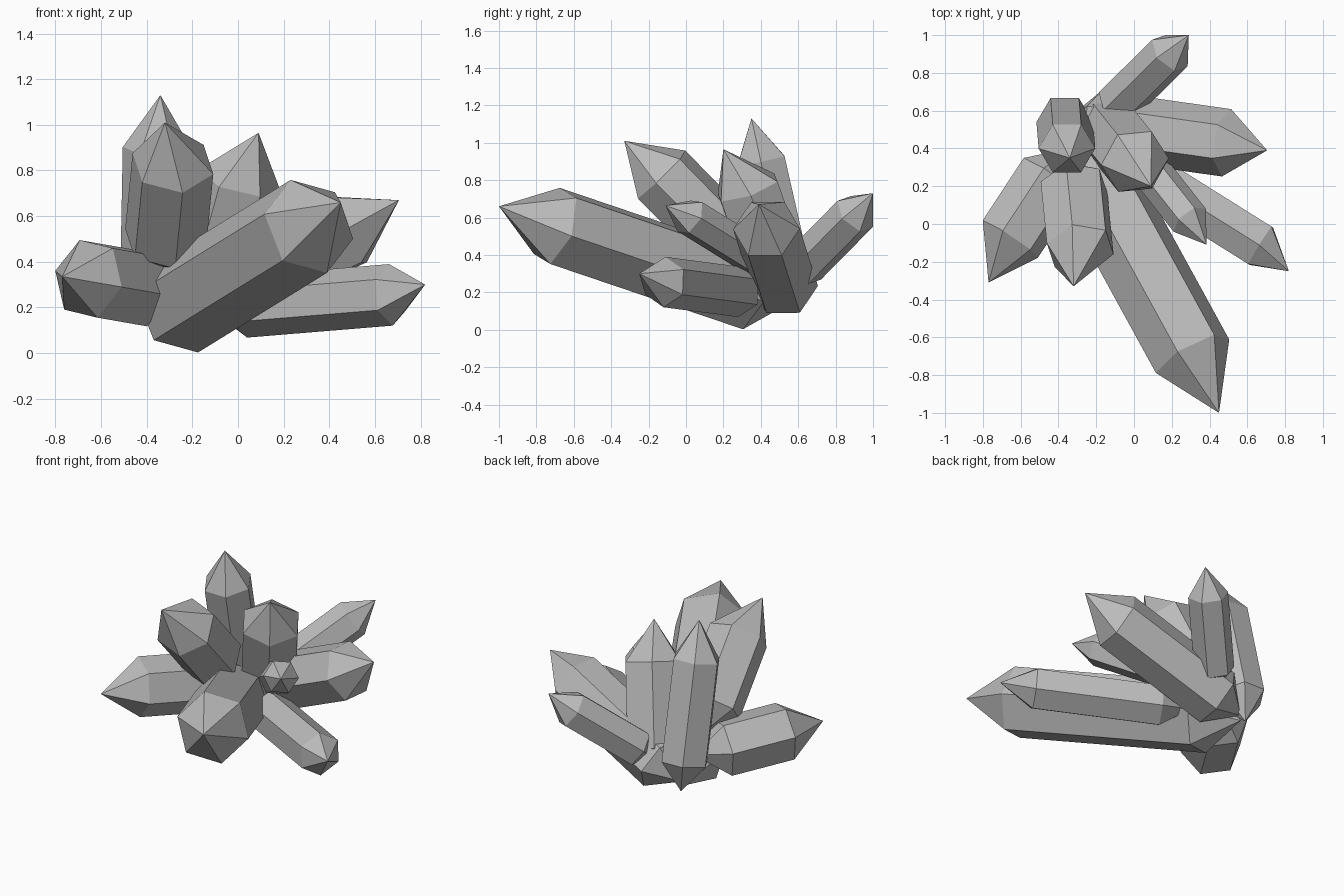
import bpy
import bmesh
import math
from mathutils import Vector, Matrix

cube = bpy.data.objects.get("Cube")
if cube:
    bpy.data.objects.remove(cube, do_unlink=True)

# One grey stone colour
stone = bpy.data.materials.new("grey_crystal")
stone.use_nodes = True
grey = (0.5, 0.5, 0.5, 1)
stone.diffuse_color = grey
stone.node_tree.nodes["Principled BSDF"].inputs["Base Color"].default_value = grey


def crystal(name, root, shoulder, tip, radius, corner, taper=0.18):
    """Six-sided prism from root to shoulder, pointed at both ends.
    corner is the rough direction of one prism edge, taper the lower cone's length."""
    root, shoulder = Vector(root), Vector(shoulder)
    axis = (shoulder - root).normalized()
    side = Vector(corner)
    side = (side - axis * side.dot(axis)).normalized() * radius
    bm = bmesh.new()

    def ring(centre):
        return [bm.verts.new(centre + Matrix.Rotation(k * math.tau / 6, 3, axis) @ side)
                for k in range(6)]

    low, high = ring(root + axis * taper), ring(shoulder)
    bottom, top = bm.verts.new(root), bm.verts.new(tip)
    for k in range(6):
        n = (k + 1) % 6
        bm.faces.new((low[k], low[n], high[n], high[k]))
        bm.faces.new((high[k], high[n], top))
        bm.faces.new((low[n], low[k], bottom))
    bmesh.ops.recalc_face_normals(bm, faces=bm.faces)
    mesh = bpy.data.meshes.new(name)
    bm.to_mesh(mesh)
    bm.free()
    mesh.materials.append(stone)
    obj = bpy.data.objects.new(name, mesh)
    bpy.context.collection.objects.link(obj)


# Cluster: name, root, shoulder centre, tip, radius, edge direction
crystal("large_front_crystal", (-0.37, 0.54, 0.135), (0.31, -0.70, 0.555), (0.45, -1.0, 0.66),
        0.22, (-0.085, 0.035, 0.2), taper=0.25)
crystal("tall_crystal", (-0.37, 0.58, 0.11), (-0.355, 0.40, 0.90), (-0.34, 0.35, 1.13),
        0.15, (-1, 0, 0))
crystal("leaning_crystal", (-0.33, 0.32, 0.37), (-0.285, -0.13, 0.83), (-0.32, -0.33, 1.01),
        0.185, (0.175, -0.03, -0.045))
crystal("middle_crystal", (-0.17, 0.55, 0.13), (0.005, 0.33, 0.76), (0.09, 0.2, 0.965),
        0.185, (0.14, 0.03, -0.08))
crystal("left_crystal", (-0.36, 0.55, 0.16), (0.49, 0.43, 0.54), (0.705, 0.39, 0.67),
        0.18, (-0.02, -0.17, 0))
crystal("back_crystal", (-0.15, 0.57, 0.28), (0.19, 0.905, 0.62), (0.29, 1.0, 0.73),
        0.12, (-0.09, 0.075, 0.03), taper=0.1)
crystal("low_left_crystal", (-0.12, 0.38, 0.19), (0.67, -0.115, 0.255), (0.82, -0.25, 0.3),
        0.135, (0, 0, 1))
crystal("small_crystal", (-0.13, 0.56, 0.27), (0.295, 0.02, 0.605), (0.385, -0.11, 0.665),
        0.105, (-0.09, -0.09, 0.02))
crystal("right_crystal", (-0.34, 0.40, 0.27), (-0.655, -0.08, 0.325), (-0.77, -0.31, 0.335),
        0.18, (-0.17, 0.07, 0.04))
